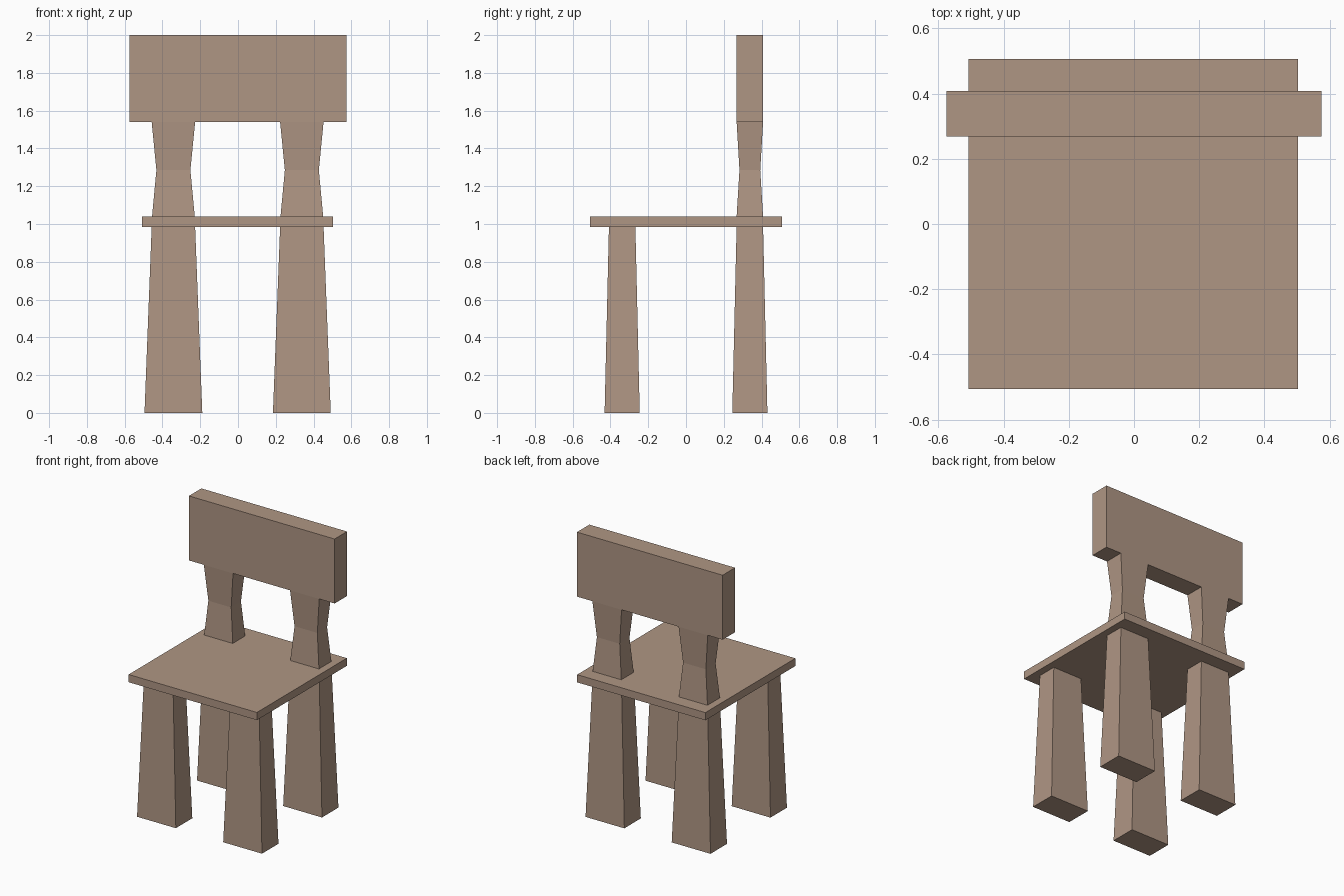
import bpy
import bmesh

cube = bpy.data.objects.get("Cube")
if cube:
    bpy.data.objects.remove(cube, do_unlink=True)

# Single wood colour
WOOD = (0.43, 0.305, 0.23, 1.0)
wood = bpy.data.materials.new("warm brown wood")
wood.use_nodes = True
wood.diffuse_color = WOOD
bsdf = next(n for n in wood.node_tree.nodes if n.type == 'BSDF_PRINCIPLED')
bsdf.inputs["Base Color"].default_value = WOOD


def loft(name, x, y, sections):
    """Closed rectangular column through (z, half width, half depth) sections."""
    bm = bmesh.new()
    rings = [[bm.verts.new((x + sx * w, y + sy * d, z))
              for sx, sy in ((-1, -1), (1, -1), (1, 1), (-1, 1))]
             for z, w, d in sections]
    bm.faces.new(rings[0][::-1])
    bm.faces.new(rings[-1])
    for low, high in zip(rings, rings[1:]):
        for i in range(4):
            j = (i + 1) % 4
            bm.faces.new((low[i], low[j], high[j], high[i]))
    mesh = bpy.data.meshes.new(name)
    bm.to_mesh(mesh)
    bm.free()
    mesh.materials.append(wood)
    obj = bpy.data.objects.new(name, mesh)
    bpy.context.collection.objects.link(obj)
    return obj


SEAT_LOW, SEAT_TOP, BACK_LOW = 0.985, 1.04, 1.54
LEG_X, LEG_Y = 0.34, 0.338

# Seat and backrest
loft("seat", -0.002, 0, [(SEAT_LOW, 0.506, 0.507), (SEAT_TOP, 0.506, 0.507)])
loft("backrest", 0, LEG_Y, [(BACK_LOW, 0.575, 0.07), (2.0, 0.575, 0.07)])

for side, sx in (("left", 1), ("right", -1)):
    x = sx * LEG_X - 0.002
    # Tapered legs
    for end, sy in (("front", -1), ("back", 1)):
        loft(f"{end}_{side}_leg", x, sy * LEG_Y,
             [(0, 0.153, 0.093), (SEAT_LOW, 0.115, 0.07)])
    # Waisted posts holding the backrest
    loft(f"{side}_back_post", x, LEG_Y,
         [(SEAT_TOP, 0.113, 0.07), (1.285, 0.09, 0.055), (BACK_LOW, 0.115, 0.07)])
